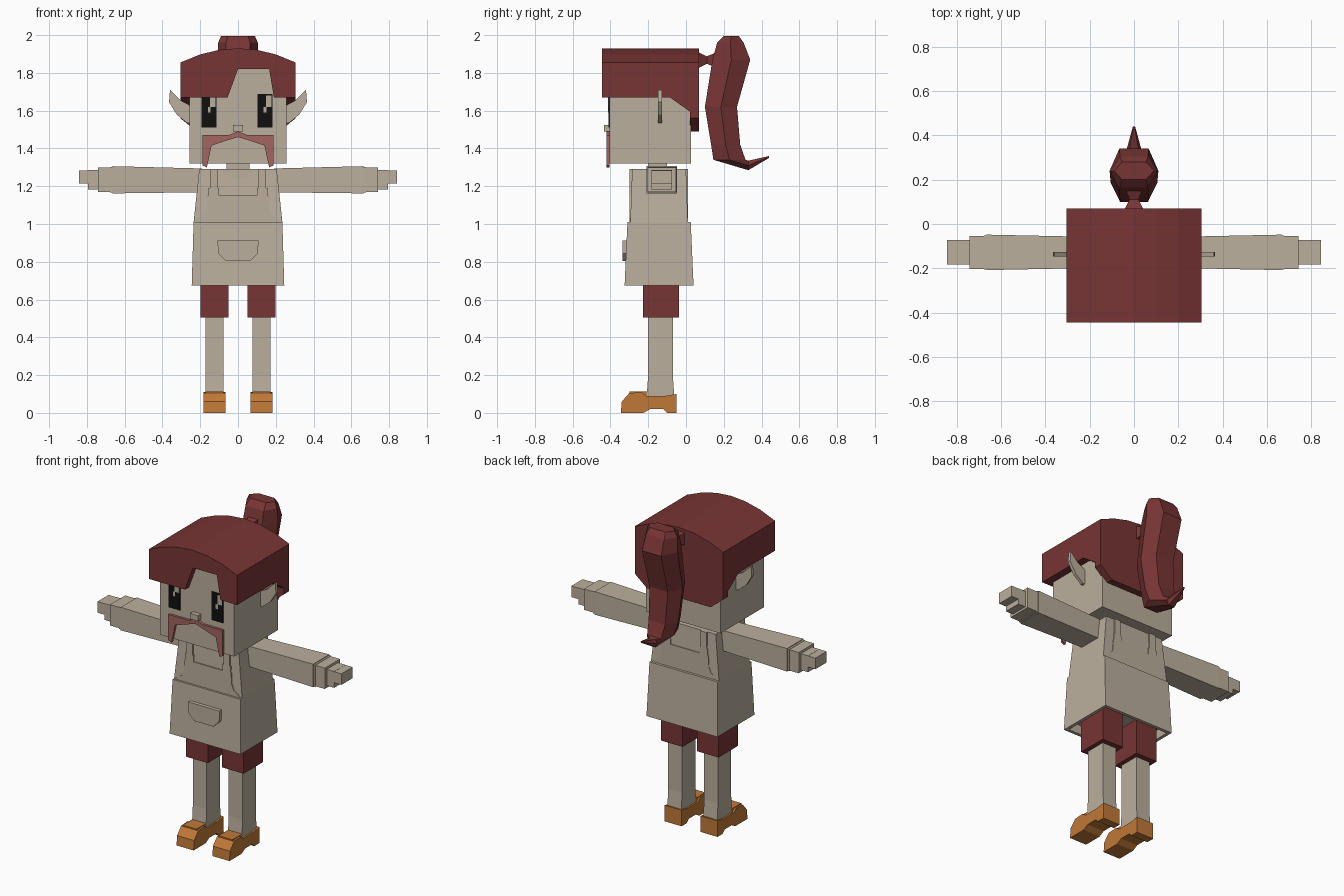
import bpy
import bmesh
from math import cos, sin, pi

default_cube = bpy.data.objects.get("Cube")
if default_cube:
    bpy.data.objects.remove(default_cube, do_unlink=True)


def material(name, red, green, blue):
    colour = (red, green, blue, 1)
    mat = bpy.data.materials.new(name)
    mat.use_nodes = True
    mat.diffuse_color = colour
    mat.node_tree.nodes["Principled BSDF"].inputs["Base Color"].default_value = colour
    return mat


TAN = material("tan", 0.5, 0.43, 0.34)
RED = material("dark red", 0.19, 0.035, 0.035)
PINK = material("dusty pink", 0.36, 0.13, 0.12)
BLACK = material("black", 0.005, 0.005, 0.005)
LEATHER = material("orange leather", 0.53, 0.19, 0.04)
SIDES = {"left": 1, "right": -1}


def loft(name, rings, mat):
    """Skin a list of equally long rings and cap both ends."""
    bm = bmesh.new()
    loops = [[bm.verts.new(point) for point in ring] for ring in rings]
    for lower, upper in zip(loops, loops[1:]):
        for i in range(len(lower)):
            bm.faces.new((lower[i - 1], lower[i], upper[i], upper[i - 1]))
    bm.faces.new(loops[0])
    bm.faces.new(loops[-1])
    bmesh.ops.recalc_face_normals(bm, faces=bm.faces[:])
    mesh = bpy.data.meshes.new(name)
    bm.to_mesh(mesh)
    bm.free()
    mesh.materials.append(mat)
    obj = bpy.data.objects.new(name, mesh)
    bpy.context.scene.collection.objects.link(obj)
    return obj


def front_prism(name, outline, depth, mat):
    """Extrude an x, z outline along y."""
    return loft(name, [[(x, y, z) for x, z in outline] for y in depth], mat)


def side_prism(name, outline, width, mat):
    """Extrude a y, z outline along x."""
    return loft(name, [[(x, y, z) for y, z in outline] for x in width], mat)


def span(centre, half):
    return centre - half, centre + half


def rect(x, y, z, grow_x=0, grow_y=0):
    """Horizontal rectangle, optionally widened on each side."""
    (left, right), (front, back) = span(0, grow_x), span(0, grow_y)
    return [(x[0] + left, y[0] + front, z), (x[1] + right, y[0] + front, z),
            (x[1] + right, y[1] + back, z), (x[0] + left, y[1] + back, z)]


def box(name, x, y, z, mat, flare_x=0, flare_y=0):
    """Block whose foot may be wider than its top."""
    bottom, top = z
    return loft(name, [rect(x, y, bottom, flare_x, flare_y), rect(x, y, top)], mat)


def mirrored(half):
    """Complete an outline by repeating it on the other side of x = 0."""
    return half + [(-x, z) for x, z in reversed(half) if x]


# Head, neck and nose
face = -0.405
box("head", span(0, 0.257), (face, 0.027), (1.32, 1.85), TAN)
box("neck", span(0, 0.06), (-0.2, -0.1), (1.27, 1.34), TAN)
box("nose", span(0, 0.027), (face - 0.03, face), (1.49, 1.525), TAN)

# Eyes with two square glints each, both on the same side of the eye
for side, s in SIDES.items():
    eye = s * 0.148 - 0.005
    box(side + "_eye", span(eye, 0.04), (face - 0.006, face), (1.51, 1.687), BLACK)
    glint_depth = (face - 0.009, face)
    box(side + "_large_glint", span(eye + 0.02, 0.015), glint_depth, (1.62, 1.68), TAN)
    box(side + "_small_glint", span(eye, 0.007), glint_depth, (1.59, 1.62), TAN)

# Moustache and pointed ears
front_prism("moustache", mirrored([
    (0, 1.49), (0.05, 1.47), (0.188, 1.47), (0.188, 1.31),
    (0.165, 1.3), (0.14, 1.415), (0.05, 1.445), (0, 1.46)]), (face - 0.015, face), PINK)
for side, s in SIDES.items():
    ear = [(0.24, 1.535), (0.27, 1.535), (0.325, 1.58), (0.365, 1.645),
           (0.36, 1.71), (0.305, 1.655), (0.24, 1.62)]
    front_prism(side + "_ear", [(s * x, z) for x, z in ear], span(-0.137, 0.01), TAN)

# Hair cap: arched crown, notched fringe, swept sides and a low back
hair_half, hair_front, hair_back = 0.305, -0.445, 0.07
brow, eaves, crown = 1.67, 1.855, 1.93
arch = [(hair_half * t / 3, crown - (crown - eaves) * (t / 3) ** 2) for t in range(-3, 4)]
front_prism("hair_crown", arch, (hair_front, hair_back), RED)
front_prism("hair_fringe", [
    (-hair_half, eaves), (-hair_half, brow), (-0.055, brow), (0, 1.82), (0.165, 1.82),
    (0.19, brow), (hair_half, brow), (hair_half, eaves)], (hair_front, face), RED)
nape_corner = 1.56
for side, s in SIDES.items():
    side_prism(side + "_hair", [
        (face, eaves), (face, brow), (-0.085, brow),
        (hair_back, nape_corner), (hair_back, eaves)], (s * 0.25, s * hair_half), RED)
front_prism("hair_nape", mirrored([
    (hair_half, eaves), (hair_half, nape_corner), (0.22, 1.49)]), (0.02, hair_back), RED)

# Ponytail: a pinched tie, then a hexagonal tail that flicks out at the tip
for part, start, end in (("base", hair_back, 0.11), ("knot", 0.16, 0.11)):
    loft("ponytail_" + part, [
        [(x * size, y, 1.868 + z * size) for x, z in ((-1, -1), (1, -1), (1, 1), (-1, 1))]
        for y, size in ((start, 0.04), (end, 0.02))], RED)


def tail_ring(y, z, width, depth, tilt=0):
    return [(width * across, y + depth * along, z + tilt * along) for across, along in (
        (-0.6, -1), (0.6, -1), (1, 0), (0.6, 1), (-0.6, 1), (-1, 0))]


loft("ponytail", [
    tail_ring(0.24, 1.995, 0.09, 0.04),
    tail_ring(0.235, 1.96, 0.105, 0.07),
    tail_ring(0.24, 1.87, 0.11, 0.1),
    tail_ring(0.185, 1.62, 0.105, 0.085),
    tail_ring(0.21, 1.42, 0.095, 0.077),
    tail_ring(0.23, 1.34, 0.08, 0.085),
    tail_ring(0.33, 1.31, 0.035, 0, tilt=0.025),
    tail_ring(0.44, 1.355, 0.005, 0, tilt=0.005)], RED)

# Torso and flared apron skirt with a hollow hem
chest_top, waist, hem = 1.29, 1.01, 0.675
box("torso", span(0, 0.205), (-0.285, 0), (waist, chest_top), TAN, flare_x=0.03, flare_y=0.01)
skirt_x, skirt_y = span(0, 0.235), (-0.31, 0.025)
loft("apron_skirt", [
    rect(skirt_x, skirt_y, hem + 0.05, -0.02, -0.015),
    rect(skirt_x, skirt_y, hem, -0.01, -0.005),
    rect(skirt_x, skirt_y, hem, 0.01, 0.015),
    rect(skirt_x, skirt_y, waist)], TAN)

# Bib, straps and buckles on the chest and on the back
bib_top = 1.15
bib = [(0.1, bib_top), (0.16, bib_top), (0.165, 1.08), (0.18, 1.045), (0.232, waist)]
for place, depth in (("front", (-0.298, -0.27)), ("back", (-0.01, 0.01))):
    front_prism(place + "_bib", mirrored(bib), depth, TAN)
    for side, s in SIDES.items():
        strap = s * 0.128
        label = f"{place}_{side}"
        box(label + "_strap", span(strap, 0.021), depth, (bib_top, chest_top), TAN)
        box(label + "_buckle", span(strap, 0.028), depth, (bib_top, bib_top + 0.04), TAN)
neck_curve = [pi * step / 6 for step in range(7)]
front_prism("neckline", [(0.085 * cos(a), chest_top - 0.05 * sin(a)) for a in neck_curve],
            (-0.292, -0.27), TAN)
front_prism("pocket", mirrored([(0.108, 0.913), (0.106, 0.845), (0.065, 0.805)]),
            (-0.337, -0.3), TAN)


# Arms, built outward in stepped blocks
def arm_ring(x, half_depth, bottom, top):
    front, back = span(-0.128, half_depth)
    return [(x, front, bottom), (x, back, bottom), (x, back, top), (x, front, top)]


for side, s in SIDES.items():
    loft(side + "_sleeve", [arm_ring(s * 0.19, 0.07, 1.168, 1.294),
                            arm_ring(s * 0.665, 0.08, 1.162, 1.306)], TAN)
    inner = 0.66
    for part, outer, half_depth, bottom, top in (
            ("cuff", 0.677, 0.077, 1.166, 1.302), ("wrist", 0.742, 0.075, 1.17, 1.3),
            ("palm", 0.793, 0.055, 1.183, 1.285), ("fingers", 0.843, 0.055, 1.215, 1.284)):
        loft(f"{side}_{part}", [
            arm_ring(s * x, half_depth, bottom, top) for x in (inner, outer)], TAN)
        inner = outer

# Shorts, legs and shoes with an arched sole
shoe = [(-0.05, 0), (-0.05, 0.1), (-0.11, 0.09), (-0.21, 0.09), (-0.235, 0.11), (-0.3, 0.105),
        (-0.34, 0.06), (-0.345, 0), (-0.225, 0), (-0.19, 0.02), (-0.12, 0.02), (-0.1, 0)]
for side, s in SIDES.items():
    centre = s * 0.124
    leg_x, leg_y = span(centre, 0.048), (-0.2, -0.07)
    box(side + "_shorts", span(centre, 0.075), (-0.228, -0.037), (0.505, hem + 0.06), RED)
    box(side + "_leg", leg_x, leg_y, (0.2, 0.52), TAN)
    box(side + "_ankle", leg_x, leg_y, (0.06, 0.2), TAN, flare_y=0.01)
    side_prism(side + "_shoe", shoe, span(centre, 0.059), LEATHER)
    box(side + "_shoe_tongue", leg_x, (-0.3, leg_y[0]), (0.07, 0.113), LEATHER)
